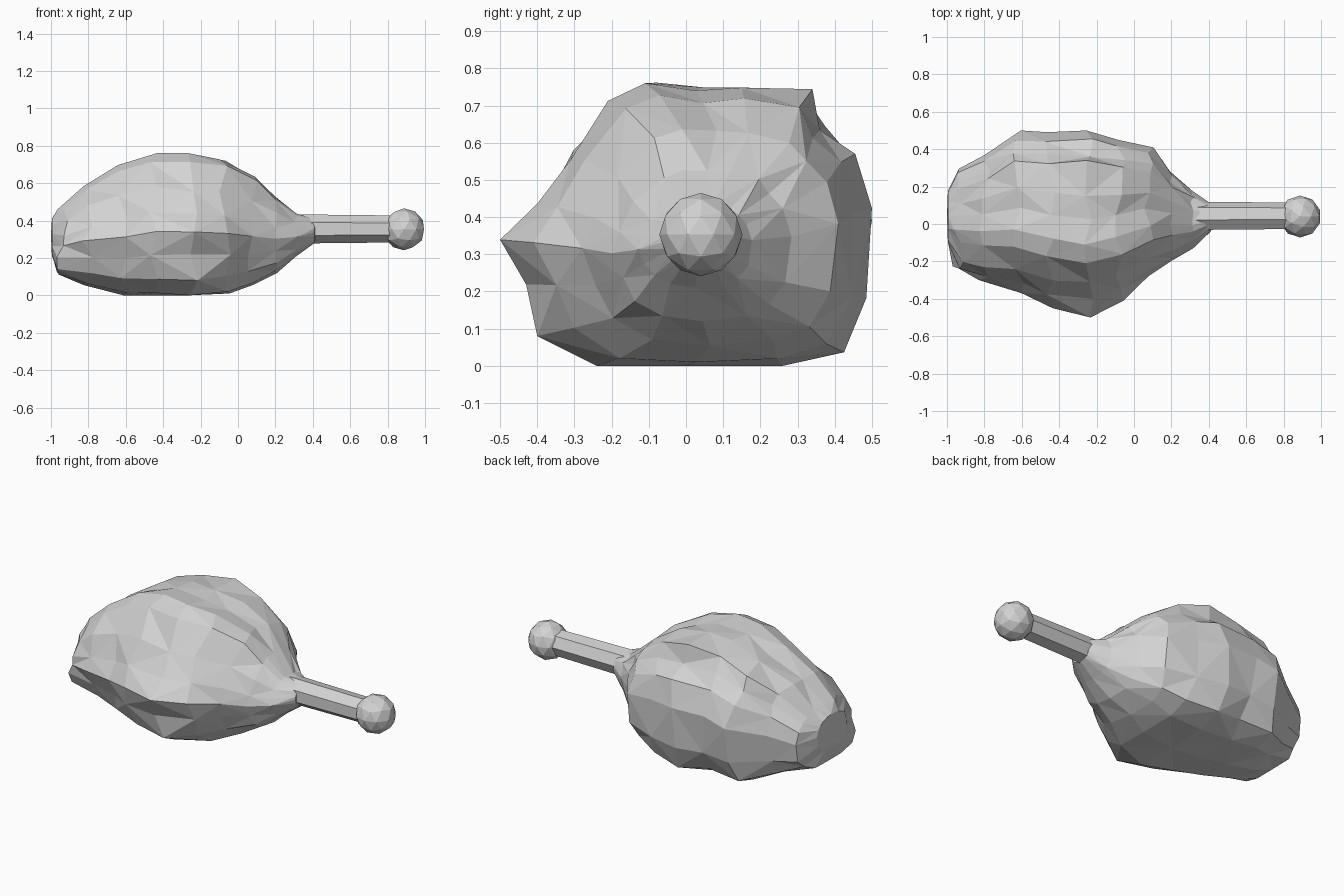
import bpy, bmesh, math, random
from mathutils import Vector, Matrix

if "Cube" in bpy.data.objects:
    bpy.data.objects.remove(bpy.data.objects["Cube"])

random.seed(11)
grey = bpy.data.materials.new("plain grey")
grey.diffuse_color = (0.65, 0.65, 0.65, 1)
grey.use_nodes = True
grey.node_tree.nodes["Principled BSDF"].inputs["Base Color"].default_value = grey.diffuse_color


def finish(bm, name):
    bmesh.ops.recalc_face_normals(bm, faces=bm.faces[:])
    mesh = bpy.data.meshes.new(name)
    bm.to_mesh(mesh)
    bm.free()
    mesh.materials.append(grey)
    ob = bpy.data.objects.new(name, mesh)
    bpy.context.collection.objects.link(ob)
    return ob


# Lumpy cross-section of the meat, in the -1..1 square
section = [(1, .15), (.91, .52), (.72, .68), (.68, .96), (.3, .97), (.05, .95),
           (-.22, 1), (-.42, .88), (-.62, .48), (-.8, .18), (-1, -.07), (-.86, -.4),
           (-.8, -.78), (-.48, -1), (0, -1), (.52, -1), (.85, -.9), (.97, -.5)]

# Meat rings: x, y min, y max, z min, z max, lumpiness, squareness of the front side
rings = [(-.995, -.10, .18, .21, .41, 0, 3), (-.94, -.24, .30, .11, .46, .1, 4),
         (-.80, -.30, .37, .055, .585, .3, 2.6), (-.62, -.37, .50, 0, .70, .5, 2.1),
         (-.45, -.45, .50, 0, .765, .65, 2), (-.24, -.50, .50, 0, .76, 1, 2),
         (-.07, -.41, .46, .01, .73, .7, 2), (.08, -.28, .41, .055, .64, .45, 2),
         (.20, -.20, .29, .12, .53, .25, 2), (.31, -.13, .18, .21, .44, .1, 2),
         (.41, -.04, .11, .28, .41, 0, 2)]

bm = bmesh.new()
loops = []
for i, (x, y0, y1, z0, z1, w, k) in enumerate(rings):
    yc, zc = (y0 + y1) / 2, z0 + (z1 - z0) * .48
    loop = []
    for j, (u, v) in enumerate(section):
        p = Vector((u, v))
        e = k if u < 0 else 2.2
        smooth = p / (abs(u) ** e + abs(v) ** e) ** (1 / e)
        # The back ridge only stands out at the thickest ring
        p = smooth.lerp(p, w * .6 if j in (2, 3) and w < 1 else w)
        inner = 0 < i < len(rings) - 1
        if inner and w < 1 and j not in (6, 10, 13, 14, 15):
            p *= random.uniform(.965, 1.02)
        dx = random.uniform(-1, 1) * (.03 if x < .15 else .01) if inner else 0
        y = yc + p.x * (y1 - y0) / 2
        z = zc + p.y * ((z1 - zc) if p.y > 0 else (zc - z0))
        loop.append(bm.verts.new((max(-1, x + dx), max(-.5, min(.5, y)), max(0, z))))
    loops.append(loop)
n = len(section)
for i in range(len(loops) - 1):
    for j in range(n):
        a, b = loops[i][j], loops[i][(j + 1) % n]
        c, d = loops[i + 1][(j + 1) % n], loops[i + 1][j]
        tris = ((a, b, c), (a, c, d)) if (i + j) % 2 else ((a, b, d), (b, c, d))
        for t in tris:
            bm.faces.new(t)
# Closed ends
for loop, x in ((loops[0], -1), (loops[-1], .42)):
    mid = sum((v.co for v in loop), Vector()) / n
    hub = bm.verts.new((x, mid.y, mid.z))
    for j in range(n):
        bm.faces.new((loop[j], loop[(j + 1) % n], hub))
finish(bm, "meat")

# Bone shaft
bm = bmesh.new()
bmesh.ops.create_cone(bm, cap_ends=True, segments=7, radius1=.08, radius2=.074, depth=.55,
                      matrix=Matrix.Translation((.565, .04, .355)) @ Matrix.Rotation(math.pi / 2, 4, 'Y'))
finish(bm, "bone_shaft")

# Bone knob
bm = bmesh.new()
bmesh.ops.create_icosphere(bm, subdivisions=2, radius=.112,
                           matrix=Matrix.Translation((.888, .04, .353)))
finish(bm, "bone_knob")
